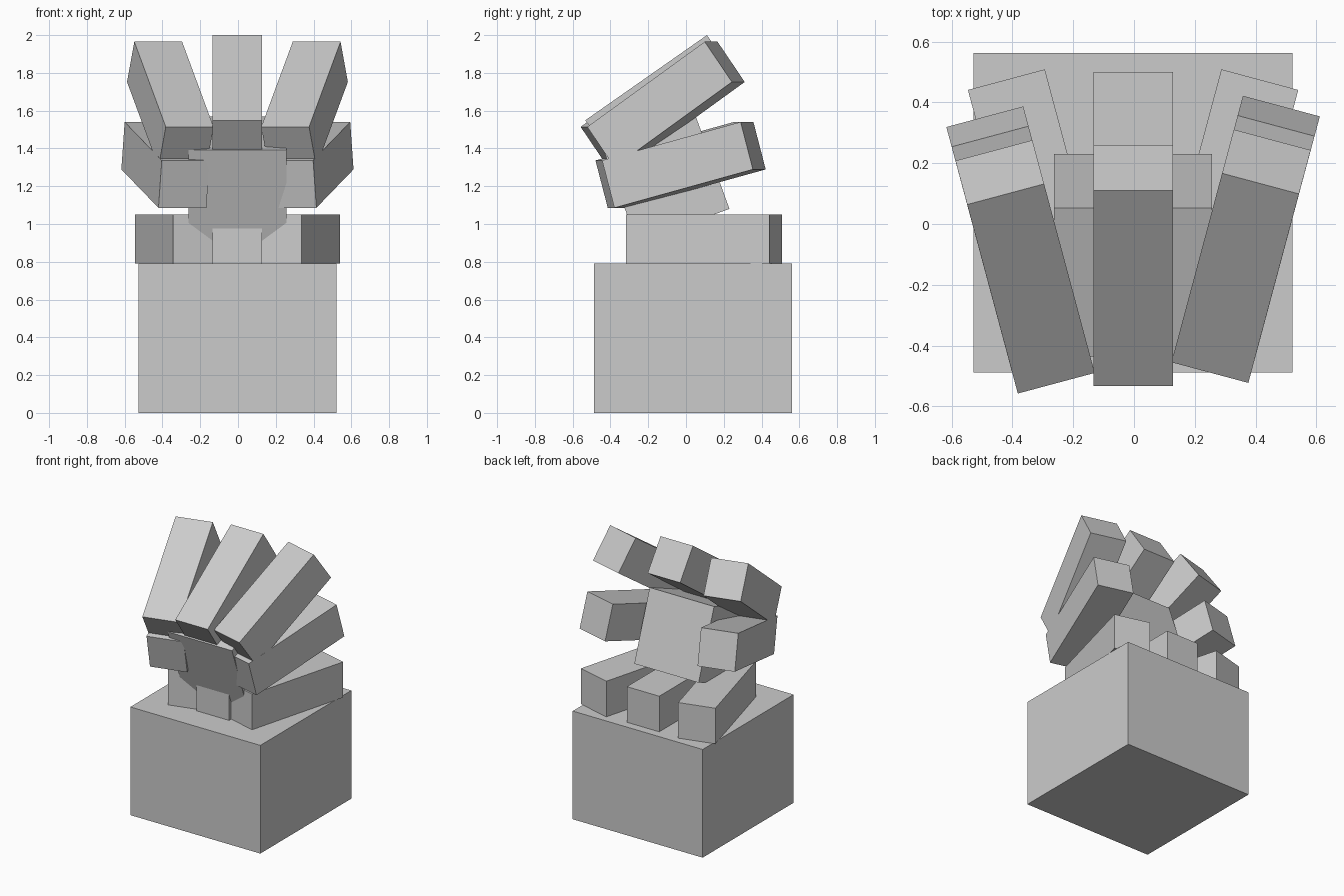
import bpy
from math import radians
from mathutils import Matrix

if "Cube" in bpy.data.objects:
    bpy.data.objects.remove(bpy.data.objects["Cube"])


def block(name, anchor, size, pitch=0, yaw=0):
    """Box positioned by the centre of its back bottom edge, then pitched and yawed."""
    w, l, h = size
    bpy.ops.mesh.primitive_cube_add(size=1)
    ob = bpy.context.object
    ob.name = ob.data.name = name
    ob.data.transform(Matrix.Translation((0, -l / 2, h / 2)) @ Matrix.Diagonal((w, l, h, 1)))
    ob.matrix_world = (Matrix.Translation(anchor)
                       @ Matrix.Rotation(radians(yaw), 4, 'Z')
                       @ Matrix.Rotation(radians(pitch), 4, 'X'))
    return ob


BAR = (0.262, 0.786, 0.26)
CX = -0.003

# Large base block and tilted core cube
block("base_block", (-0.003, 0.562, 0), (1.05, 1.05, 0.79))
block("core_cube", (CX, 0.23, 1.08), (0.52, 0.52, 0.52), pitch=20)

# Centre bars of the lower and upper fans
block("lower_bar_centre", (CX, 0.50, 0.79), BAR)
block("upper_bar_centre", (CX, 0.26, 1.787), BAR, pitch=35)

# Splayed side bars: name, x offset, y right, y left, z, pitch
for name, x, y_right, y_left, z, pitch in (
        ("lower_bar", 0.417, 0.475, 0.475, 0.79, 0),
        ("middle_bar", 0.488, 0.388, 0.353, 1.289, 15),
        ("upper_bar", 0.458, 0.277, 0.242, 1.752, 35)):
    block(name + "_right", (CX + x, y_right, z), BAR, pitch, -15)
    block(name + "_left", (CX - x, y_left, z), BAR, pitch, 15)
